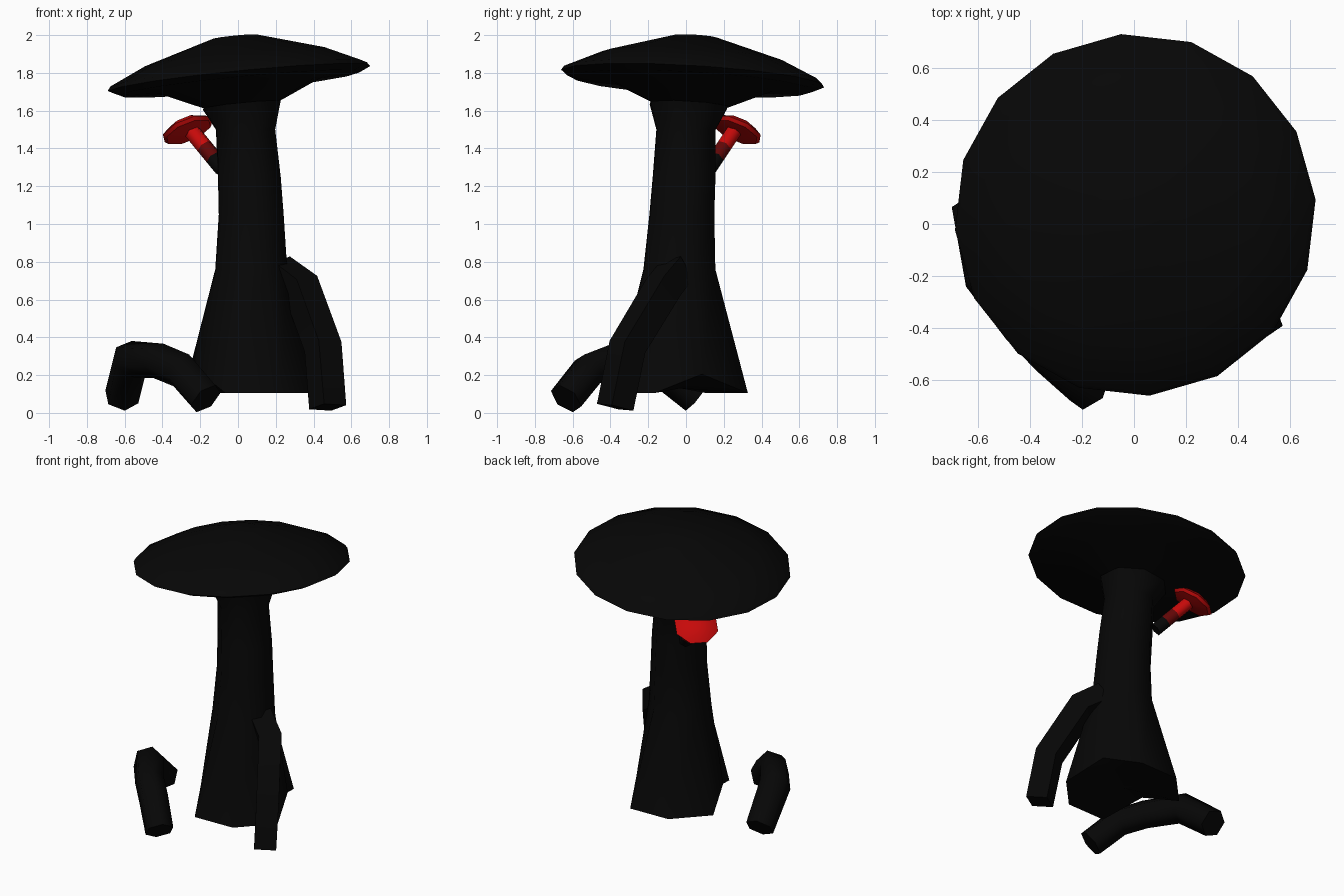
import bpy, bmesh, math
from mathutils import Vector

cube = bpy.data.objects.get("Cube")
if cube:
    bpy.data.objects.remove(cube, do_unlink=True)


def material(name, rgb):
    m = bpy.data.materials.new(name)
    m.use_nodes = True
    m.diffuse_color = (*rgb, 1)
    bsdf = next(n for n in m.node_tree.nodes if n.type == 'BSDF_PRINCIPLED')
    bsdf.inputs["Base Color"].default_value = (*rgb, 1)
    bsdf.inputs["Roughness"].default_value = 0.9
    return m


BLACK = material("charcoal black", (0.002, 0.002, 0.002))
RED = material("bright red", (0.57, 0.003, 0.003))
DARK_RED = material("dark red", (0.12, 0.002, 0.002))
UP = (0, 0, 1)
TILT = (-0.1, 0.06, 1)


def loft(name, rings, sides, mats, phase=0.0, bands=None, edit=None,
         angle=75, side=(1, 0, 0)):
    """Skin rings of (centre, radius, normal); bands gives a material per span."""
    bm = bmesh.new()
    loops = []
    for centre, radius, normal in rings:
        n = Vector(normal).normalized()
        u = Vector(side)
        u = (u - n * u.dot(n)).normalized()
        v = n.cross(u)
        loops.append([bm.verts.new(Vector(centre) + radius * (
            u * math.cos(phase + math.tau * i / sides)
            + v * math.sin(phase + math.tau * i / sides))) for i in range(sides)])
    if edit:
        edit(loops)
    for k, (a, b) in enumerate(zip(loops, loops[1:])):
        for i in range(sides):
            j = (i + 1) % sides
            f = bm.faces.new((a[i], a[j], b[j], b[i]))
            f.material_index = bands[k] if bands else 0
    # Close both ends with triangle fans
    for loop, idx in ((loops[0], bands[0] if bands else 0),
                      (loops[-1], bands[-1] if bands else 0)):
        mid = bm.verts.new(sum((p.co for p in loop), Vector()) / sides)
        for i in range(sides):
            f = bm.faces.new((loop[i], loop[(i + 1) % sides], mid))
            f.material_index = idx
    bmesh.ops.recalc_face_normals(bm, faces=bm.faces)
    me = bpy.data.meshes.new(name)
    bm.to_mesh(me)
    bm.free()
    for m in mats:
        me.materials.append(m)
    ob = bpy.data.objects.new(name, me)
    bpy.context.collection.objects.link(ob)
    bpy.ops.object.select_all(action='DESELECT')
    ob.select_set(True)
    bpy.context.view_layer.objects.active = ob
    bpy.ops.object.shade_smooth_by_angle(angle=math.radians(angle))


def disc(origin, axis, profile):
    """Rings of (radius, height) stacked along a tilted axis."""
    n = Vector(axis).normalized()
    return [(Vector(origin) + n * h, r, n) for r, h in profile]


def tube(name, path, radius, sides, phase):
    """Bent limb with mitred joints, its section squared to the side direction."""
    pts = [Vector(p) for p in path]
    steps = [(b - a).normalized() for a, b in zip(pts, pts[1:])]
    rings = []
    for p, before, after in zip(pts, steps[:1] + steps, steps + steps[-1:]):
        t = (before + after).normalized()
        rings.append((p, radius / max(0.88, t.dot(after)), t))
    loft(name, rings, sides, [BLACK], phase, side=(0.82, 0.57, 0))


# Broad tilted cap
loft("large_cap", disc((0.005, 0.035, 1.77), TILT, [
    (0.2, -0.14), (0.43, -0.038), (0.64, -0.028), (0.7, 0.0), (0.685, 0.022),
    (0.49, 0.112), (0.12, 0.222)]), 16, [BLACK], math.radians(4.5))


# Stem flaring to the ground, with two notched base corners
def notch(loops):
    for i in (0, 4):
        p = loops[0][i].co
        p.x = 0.07 + (p.x - 0.07) * 0.74
        p.y = -0.03 + (p.y + 0.03) * 0.74
        p.z = 0.205


loft("large_stem", [
    ((0.07, -0.03, 0.105), 0.383, UP), ((0.07, -0.035, 0.76), 0.204, UP),
    ((0.07, -0.022, 1.05), 0.184, UP), ((0.06, -0.01, 1.25), 0.178, UP),
    ((0.04, 0.0, 1.5), 0.168, UP), ((0.02, 0.015, 1.63), 0.222, TILT)],
    8, [BLACK], math.radians(24), edit=notch)

# Arched root beside the stem and buttress root leaving it
tube("arched_root", [(-0.615, 0.055, 0.085), (-0.565, -0.19, 0.285),
                     (-0.42, -0.39, 0.275), (-0.3, -0.515, 0.225),
                     (-0.17, -0.635, 0.075)], 0.094, 6, 0.3)
tube("buttress_root", [(0.21, -0.05, 0.755), (0.335, -0.12, 0.665),
                       (0.45, -0.31, 0.35), (0.475, -0.375, 0.03)],
     0.1, 4, math.pi / 4)

# Small mushroom growing from the back of the stem
root, neck = Vector((-0.08, 0.12, 1.29)), Vector((-0.24, 0.25, 1.485))
loft("small_stem", [(root.lerp(neck, t), 0.046, neck - root)
                    for t in (0, 0.3, 0.6, 1)],
     6, [BLACK, DARK_RED, RED], bands=[0, 1, 2])
loft("small_cap", disc((-0.268, 0.268, 1.502), (-0.42, 0.44, 1), [
    (0.045, -0.03), (0.13, -0.018), (0.145, 0.0), (0.1, 0.03), (0.03, 0.042)]),
    8, [RED], 0.3, angle=40)
